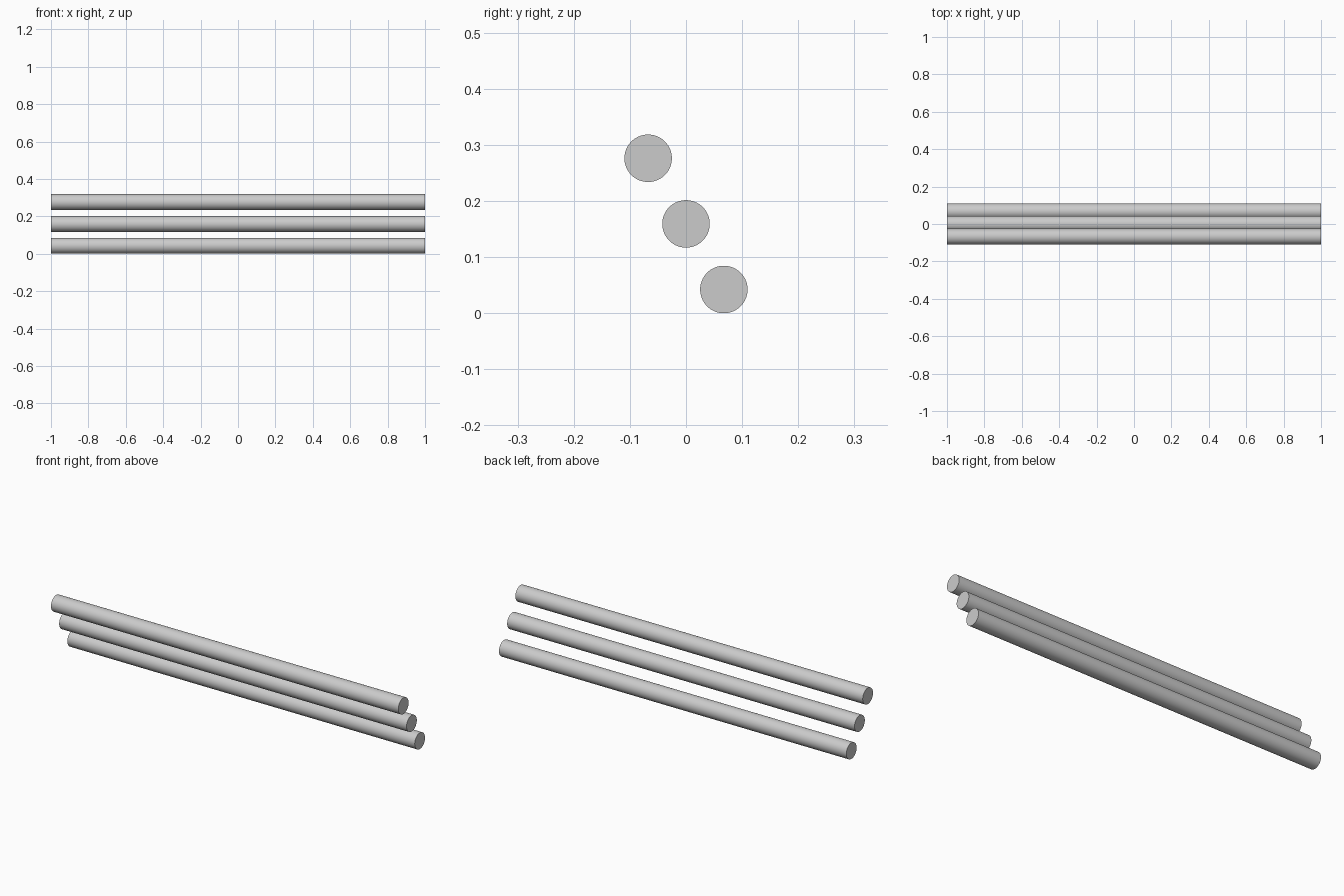
import bpy, math

if "Cube" in bpy.data.objects:
    bpy.data.objects.remove(bpy.data.objects["Cube"])

RADIUS = 0.0423
LENGTH = 2.0
SPACING = 0.135            # distance between neighbouring rod axes
TILT = math.radians(120)   # direction of the row in the y-z plane


def rod(name, y, z):
    bpy.ops.mesh.primitive_cylinder_add(
        vertices=64, radius=RADIUS, depth=LENGTH,
        location=(0, y, z), rotation=(0, math.pi / 2, 0))
    obj = bpy.context.object
    obj.name = name
    bpy.ops.object.transform_apply(location=False, rotation=True, scale=True)
    bpy.ops.object.shade_smooth_by_angle(angle=math.radians(30))


# Three parallel rods in a slanted row, lowest at the back
for i, name in enumerate(("lower_rod", "middle_rod", "upper_rod")):
    rod(name,
        (i - 1) * SPACING * math.cos(TILT),
        RADIUS + i * SPACING * math.sin(TILT))
